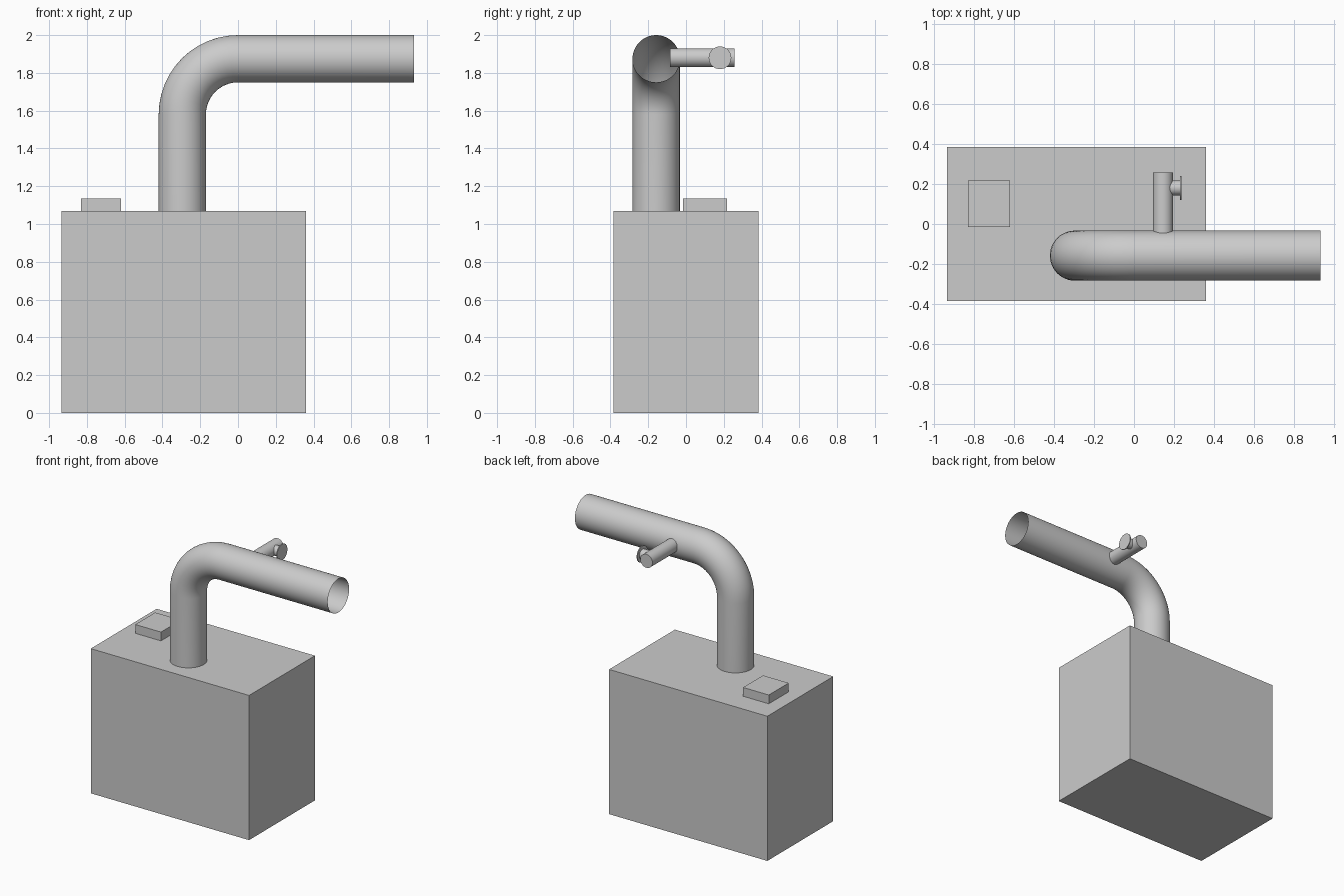
import bpy
import bmesh
from math import pi, sin, cos, radians
from mathutils import Vector, Matrix

cube = bpy.data.objects.get("Cube")
if cube:
    bpy.data.objects.remove(cube, do_unlink=True)

# One plain grey for everything
grey = bpy.data.materials.new("plain grey")
grey.use_nodes = True
GREY = (0.6, 0.6, 0.6, 1)
grey.diffuse_color = GREY
grey.node_tree.nodes["Principled BSDF"].inputs["Base Color"].default_value = GREY


def finish(bm, name, smooth=False):
    mesh = bpy.data.meshes.new(name)
    bm.to_mesh(mesh)
    bm.free()
    mesh.materials.append(grey)
    obj = bpy.data.objects.new(name, mesh)
    bpy.context.collection.objects.link(obj)
    if smooth:
        bpy.ops.object.select_all(action="DESELECT")
        obj.select_set(True)
        bpy.context.view_layer.objects.active = obj
        bpy.ops.object.shade_smooth_by_angle(angle=radians(40))
    return obj


def box(name, low, high):
    low, high = Vector(low), Vector(high)
    bm = bmesh.new()
    bmesh.ops.create_cube(bm, size=1, matrix=Matrix.Translation((low + high) / 2)
                          @ Matrix.Diagonal((*(high - low), 1)))
    return finish(bm, name)


def rod(name, start, end, radius):
    start, end = Vector(start), Vector(end)
    axis = end - start
    turn = axis.to_track_quat("Z", "Y").to_matrix().to_4x4()
    bm = bmesh.new()
    bmesh.ops.create_cone(bm, cap_ends=True, segments=32, radius1=radius,
                          radius2=radius, depth=axis.length,
                          matrix=Matrix.Translation((start + end) / 2) @ turn)
    return finish(bm, name, True)


def bent_pipe(name, y, radius, bend, corner_x, corner_z, base_z, end_x, steps=12, sides=48):
    """Open tube rising along z, then bending towards +x."""
    path = [(corner_x - bend, base_z, 0)]
    for i in range(steps + 1):
        a = pi / 2 * i / steps
        path.append((corner_x - bend * cos(a), corner_z + bend * sin(a), a))
    path.append((end_x, corner_z + bend, pi / 2))
    bm = bmesh.new()
    rings = []
    for x, z, a in path:
        ring = []
        for k in range(sides):
            t = 2 * pi * k / sides
            out = radius * cos(t)
            ring.append(bm.verts.new((x - out * cos(a), y + radius * sin(t), z + out * sin(a))))
        rings.append(ring)
    for lower, upper in zip(rings, rings[1:]):
        for k in range(sides):
            n = (k + 1) % sides
            bm.faces.new((lower[k], upper[k], upper[n], lower[n]))
    bmesh.ops.recalc_face_normals(bm, faces=bm.faces[:])
    return finish(bm, name, True)


# Tank body and the raised block on its lid
box("tank_body", (-0.935, -0.385, 0), (0.36, 0.385, 1.07))
box("lid_block", (-0.83, -0.015, 1.07), (-0.62, 0.218, 1.135))

# Main outlet pipe, open at the far end
bent_pipe("outlet_pipe", -0.158, 0.125, 0.295, 0, 1.58, 1.07, 0.932)

# Side branch with a small valve knob
rod("branch_pipe", (0.145, -0.085, 1.88), (0.145, 0.256, 1.88), 0.05)
rod("knob_stem", (0.145, 0.18, 1.88), (0.23, 0.18, 1.88), 0.037)
rod("knob_disc", (0.229, 0.18, 1.88), (0.236, 0.18, 1.88), 0.06)
